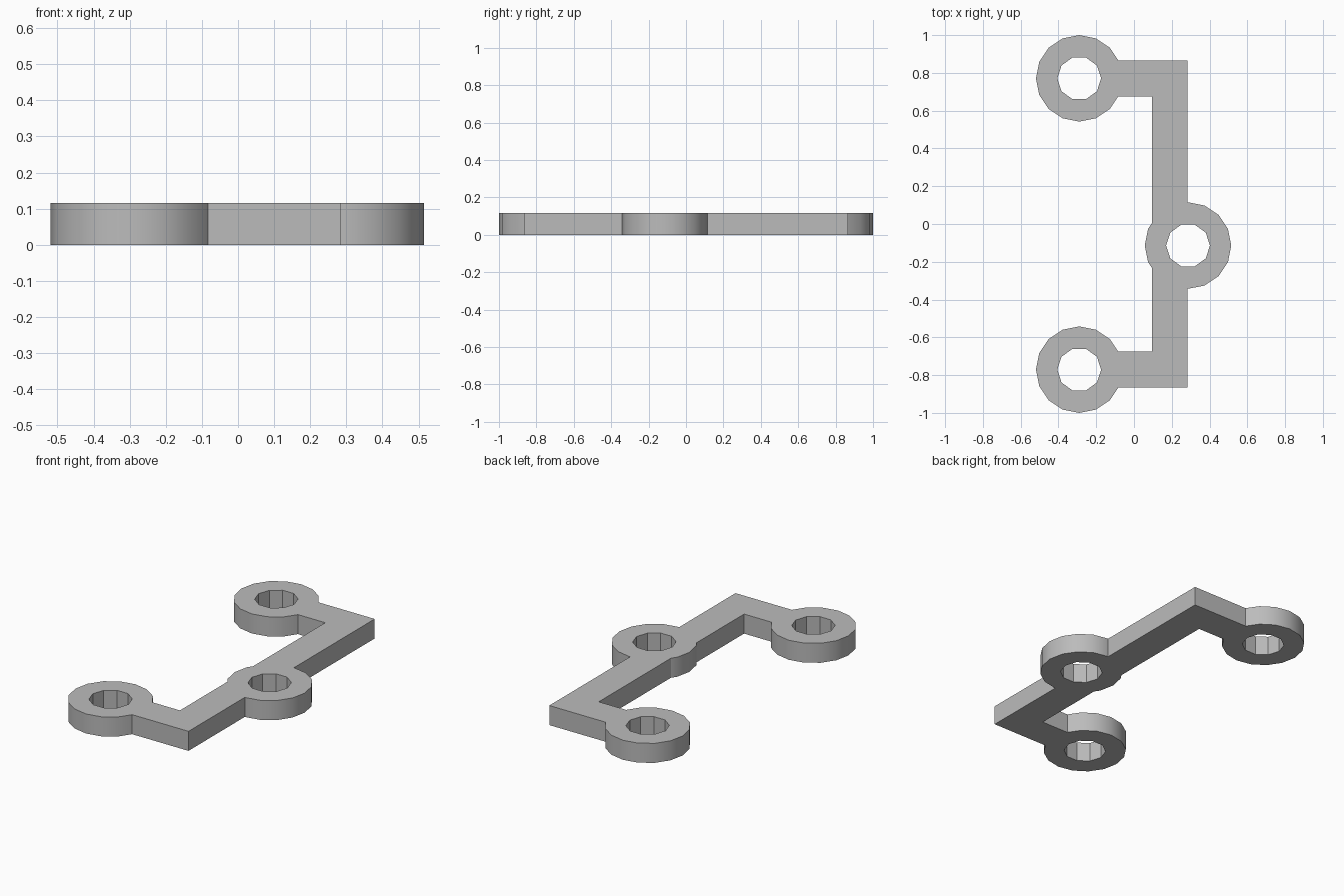
import bpy
import bmesh
import math

cube = bpy.data.objects.get("Cube")
if cube:
    bpy.data.objects.remove(cube, do_unlink=True)

HEIGHT = 0.115
RING_R, HOLE_R = 0.229, 0.116
ARM_Y, HALF_W = 0.771, 0.095
INNER_X, OUTER_X = 0.095, 0.284
RING_CENTRES = [(-0.29, ARM_Y), (-0.29, -ARM_Y), (0.286, -0.114)]

grey = bpy.data.materials.new("plain grey")
grey.use_nodes = True
GREY = (0.5, 0.5, 0.5, 1)
grey.diffuse_color = GREY
grey.node_tree.nodes["Principled BSDF"].inputs["Base Color"].default_value = GREY


def extrude_outline(name, points, bottom, top):
    """Make a solid from a counter-clockwise outline."""
    bm = bmesh.new()
    face = bm.faces.new([bm.verts.new((x, y, bottom)) for x, y in points])
    lifted = bmesh.ops.extrude_face_region(bm, geom=[face])["geom"]
    verts = [g for g in lifted if isinstance(g, bmesh.types.BMVert)]
    bmesh.ops.translate(bm, verts=verts, vec=(0, 0, top - bottom))
    bmesh.ops.recalc_face_normals(bm, faces=bm.faces)
    mesh = bpy.data.meshes.new(name)
    bm.to_mesh(mesh)
    bm.free()
    mesh.materials.append(grey)
    obj = bpy.data.objects.new(name, mesh)
    bpy.context.collection.objects.link(obj)
    return obj


def polygon(centre, radius, sides):
    return [(centre[0] + radius * math.cos(2 * math.pi * i / sides),
             centre[1] + radius * math.sin(2 * math.pi * i / sides))
            for i in range(sides)]


def combine(target, other, operation):
    """Apply a boolean and discard the second solid."""
    mod = target.modifiers.new(operation.lower(), 'BOOLEAN')
    mod.operation, mod.solver, mod.object = operation, 'EXACT', other
    bpy.context.view_layer.objects.active = target
    bpy.ops.object.modifier_apply(modifier=mod.name)
    bpy.data.objects.remove(other, do_unlink=True)


# Bracket: long spine with an arm at each end
far, near = ARM_Y + HALF_W, ARM_Y - HALF_W
tip = RING_CENTRES[0][0] + 0.15
bracket = extrude_outline("mounting_bracket", [
    (tip, -far), (OUTER_X, -far), (OUTER_X, far), (tip, far),
    (tip, near), (INNER_X, near), (INNER_X, -near), (tip, -near)], 0, HEIGHT)

# Round bosses, then ten-sided through holes
for centre in RING_CENTRES:
    combine(bracket, extrude_outline("boss", polygon(centre, RING_R, 16), 0, HEIGHT), 'UNION')
for centre in RING_CENTRES:
    combine(bracket, extrude_outline("hole_cutter", polygon(centre, HOLE_R, 10), -0.1, HEIGHT + 0.1),
            'DIFFERENCE')

# Smooth the boss walls, keep the hole facets and rims crisp
bpy.ops.object.select_all(action='DESELECT')
bracket.select_set(True)
bpy.context.view_layer.objects.active = bracket
bpy.ops.object.shade_smooth_by_angle(angle=math.radians(30))
